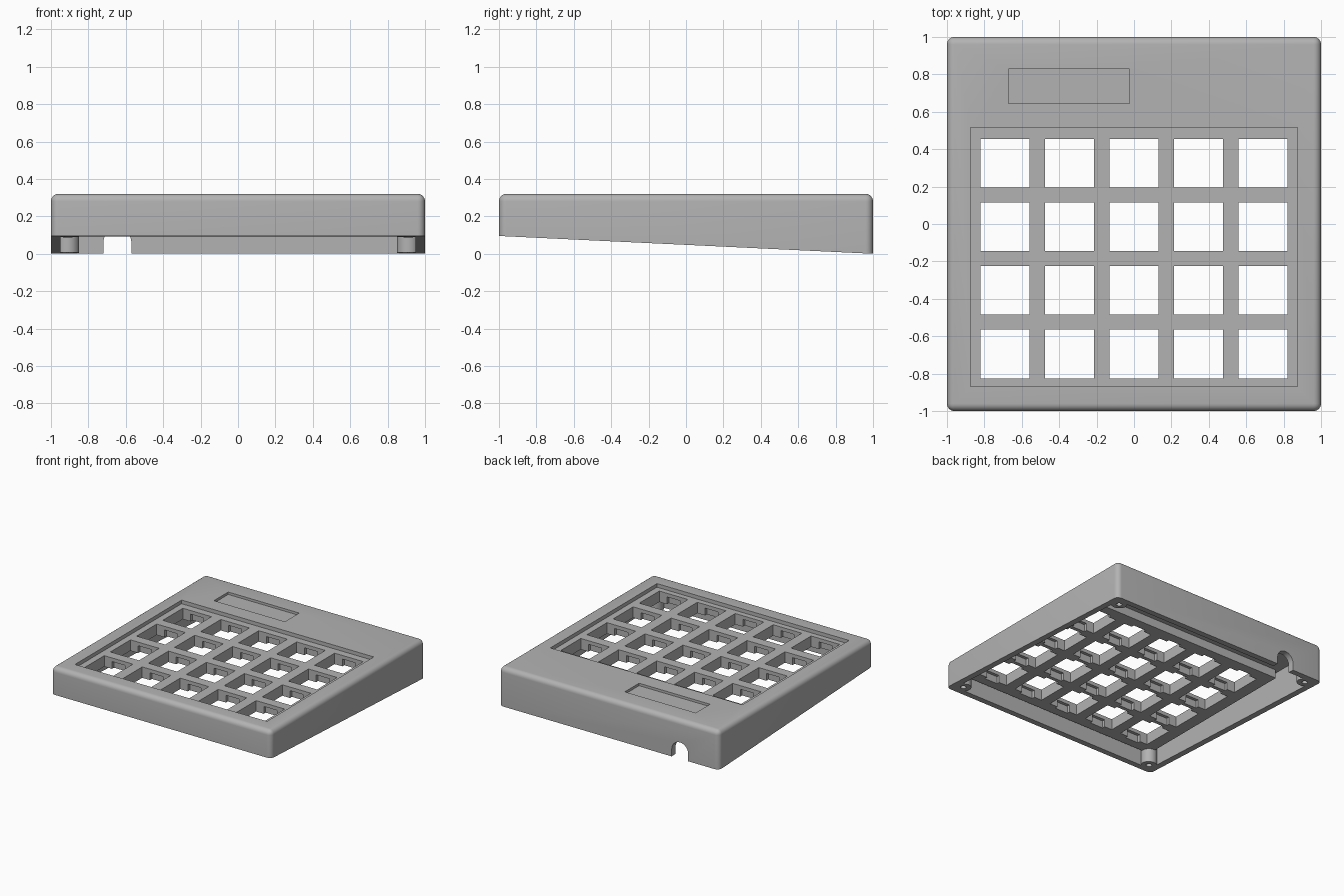
import bpy, bmesh, math
from mathutils import Matrix, Vector

cube = bpy.data.objects.get("Cube")
if cube:
    bpy.data.objects.remove(cube, do_unlink=True)

TOP, WALL = 0.32, 0.05
KEY = 0.26
COLS = [0.345 * i for i in range(-2, 3)]
ROWS = [0.325 - 0.34 * i for i in range(4)]
CORNERS = [(sx * 0.91, sy * 0.91) for sx in (-1, 1) for sy in (-1, 1)]

grey = bpy.data.materials.new("Plastic Grey")
grey.use_nodes = True
colour = (0.45, 0.45, 0.45, 1)
grey.diffuse_color = colour
grey.node_tree.nodes["Principled BSDF"].inputs["Base Color"].default_value = colour


def add_box(bm, x0, x1, y0, y1, z0, z1):
    size = Matrix.Diagonal((x1 - x0, y1 - y0, z1 - z0, 1))
    mid = Matrix.Translation(((x0 + x1) / 2, (y0 + y1) / 2, (z0 + z1) / 2))
    return bmesh.ops.create_cube(bm, size=1, matrix=mid @ size)["verts"]


def add_cylinder(bm, centre, radius, depth, turn=Matrix(), sides=32):
    bmesh.ops.create_cone(bm, cap_ends=True, segments=sides, radius1=radius,
                          radius2=radius, depth=depth,
                          matrix=Matrix.Translation(centre) @ turn)


def make_object(name, bm):
    mesh = bpy.data.meshes.new(name)
    bm.to_mesh(mesh)
    bm.free()
    obj = bpy.data.objects.new(name, mesh)
    bpy.context.collection.objects.link(obj)
    mesh.materials.append(grey)
    return obj


def combine(target, name, bm, operation="DIFFERENCE"):
    tool = make_object(name, bm)
    tool.hide_render = True
    bpy.ops.object.select_all(action="DESELECT")
    bpy.context.view_layer.objects.active = target
    target.select_set(True)
    mod = target.modifiers.new(name, "BOOLEAN")
    mod.operation, mod.object, mod.solver = operation, tool, "EXACT"
    bpy.ops.object.modifier_apply(modifier=name)
    bpy.data.objects.remove(tool, do_unlink=True)


# Outer shell with rounded top and side edges
bm = bmesh.new()
add_box(bm, -1, 1, -1, 1, -0.1, TOP)
edges = [e for e in bm.edges if max(v.co.z for v in e.verts) > 0]
bmesh.ops.bevel(bm, geom=edges, offset=0.04, segments=6, profile=0.5, affect="EDGES")
case = make_object("keypad_case", bm)

# Hollow underside
bm = bmesh.new()
inner = 1 - WALL
add_box(bm, -inner, inner, -inner, inner, -0.2, 0.27)
combine(case, "cavity", bm)

# Thick key plate below the top
bm = bmesh.new()
add_box(bm, -0.92, 0.92, -0.92, 0.56, 0.2, 0.3)
combine(case, "key_plate", bm, "UNION")

# Screw posts in the corners
for x, y in CORNERS:
    bm = bmesh.new()
    add_cylinder(bm, (x, y, 0.1), 0.06, 0.36)
    combine(case, "screw_post", bm, "UNION")

# Sunken key field and display panel
bm = bmesh.new()
add_box(bm, -0.873, 0.873, -0.87, 0.515, 0.29, 0.4)
add_box(bm, -0.67, -0.025, 0.645, 0.83, 0.3, 0.4)
combine(case, "recesses", bm)

# Key openings
bm = bmesh.new()
for x in COLS:
    for y in ROWS:
        h = KEY / 2
        add_box(bm, x - h, x + h, y - h, y + h, 0.1, 0.4)
combine(case, "key_openings", bm)

# Clip slots on the underside, front and back of each opening
bm = bmesh.new()
for x in COLS:
    for y in ROWS:
        add_box(bm, x - 0.06, x + 0.06, y - 0.155, y + 0.155, 0.1, 0.26)
combine(case, "clip_slots", bm)

# Screw holes
bm = bmesh.new()
for x, y in CORNERS:
    add_cylinder(bm, (x, y, 0.05), 0.022, 0.3, sides=20)
combine(case, "screw_holes", bm)

# Arched cable notch in the back wall
bm = bmesh.new()
add_box(bm, -0.72, -0.57, 0.9, 1.1, -0.2, 0.06)
combine(case, "cable_notch", bm)
bm = bmesh.new()
add_cylinder(bm, (-0.645, 1, 0.06), 0.075, 0.2, Matrix.Rotation(math.pi / 2, 4, "X"))
combine(case, "cable_arch", bm)

# Sloped underside, lower at the back
bm = bmesh.new()
for v in add_box(bm, -1.2, 1.2, -1, 1, -0.5, 0):
    if v.co.z > -0.1:
        v.co.z = 0.0475 - 0.0475 * v.co.y
    v.co.y *= 1.2
    if v.co.z > -0.1:
        v.co.z = 0.0475 - 0.0475 * v.co.y
combine(case, "slope", bm)

bpy.ops.object.select_all(action="DESELECT")
case.select_set(True)
bpy.context.view_layer.objects.active = case
bpy.ops.object.shade_smooth_by_angle(angle=math.radians(35))
